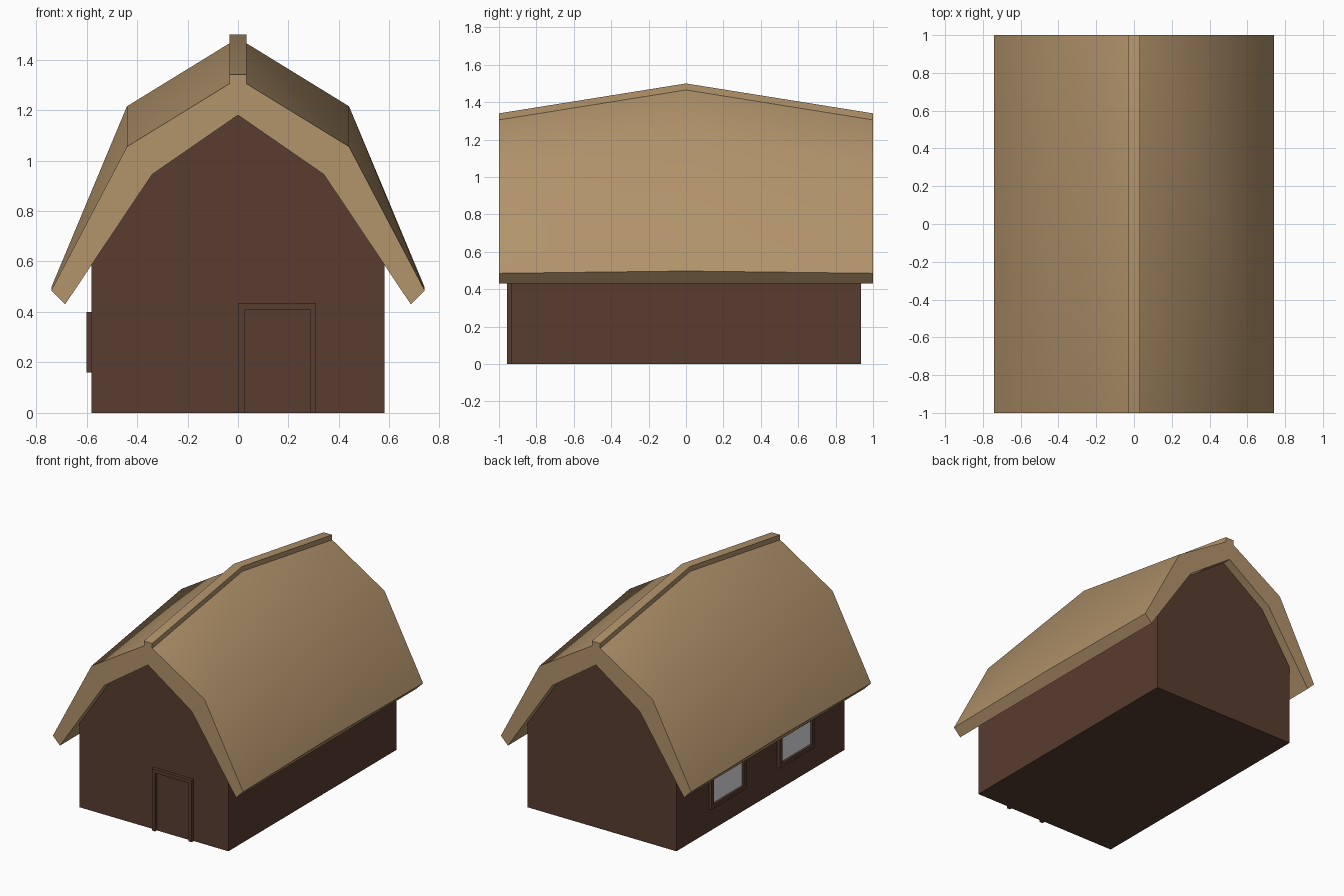
import bpy, bmesh, math

cube = bpy.data.objects.get("Cube")
if cube:
    bpy.data.objects.remove(cube, do_unlink=True)


def material(name, rgb):
    mat = bpy.data.materials.new(name)
    mat.use_nodes = True
    mat.diffuse_color = (*rgb, 1)
    mat.node_tree.nodes["Principled BSDF"].inputs["Base Color"].default_value = (*rgb, 1)
    return mat


WOOD = material("dark brown wood", (0.098, 0.047, 0.029))
THATCH = material("tan thatch", (0.445, 0.292, 0.147))
GLASS = material("pale glass", (0.75, 0.76, 0.78))


def finish(name, bm, mat):
    bmesh.ops.recalc_face_normals(bm, faces=bm.faces)
    mesh = bpy.data.meshes.new(name)
    bm.to_mesh(mesh)
    bm.free()
    mesh.materials.append(mat)
    obj = bpy.data.objects.new(name, mesh)
    bpy.context.collection.objects.link(obj)
    return obj


def loft(name, sections, mat):
    """Skin a row of matching closed outlines and cap both ends."""
    bm = bmesh.new()
    rings = [[bm.verts.new(p) for p in s] for s in sections]
    for a, b in zip(rings, rings[1:]):
        for i in range(len(a)):
            j = (i + 1) % len(a)
            bm.faces.new((a[i], a[j], b[j], b[i]))
    bm.faces.new(rings[0])
    bm.faces.new(rings[-1])
    return finish(name, bm, mat)


def boxes(name, spans, mat):
    """Join boxes, each given as its low and high corner."""
    bm = bmesh.new()
    for lo, hi in spans:
        verts = bmesh.ops.create_cube(bm, size=1)["verts"]
        for v in verts:
            v.co = [hi[k] if v.co[k] > 0 else lo[k] for k in range(3)]
    return finish(name, bm, mat)


def mirrored(half):
    return half + [(-p[0], *p[1:]) for p in reversed(half) if p[0] > 0]


WALL_X, WALL_Y = 0.58, 0.935

# Walls: gabled prism whose top edge is buried in the roof
gable = mirrored([(0, 1.22), (0.36, 0.98), (WALL_X, 0.62), (WALL_X, 0)])
loft("walls", [[(x, y, z) for x, z in gable] for y in (-WALL_Y, WALL_Y)], WOOD)

# Roof: thick gambrel with ridge cap; third value is the rise at mid length
half = [(0, 1.18, 0), (0.34, 0.945, 0), (0.685, 0.43, 0), (0.74, 0.485, 0.012),
        (0.44, 1.055, 0.16), (0.033, 1.305, 0.16), (0.033, 1.34, 0.16)]
outline = mirrored(half)
roof = loft("roof", [[(x, y, z + rise * (1 - abs(y))) for x, z, rise in outline]
                     for y in (-1, 0, 1)], THATCH)
bpy.context.view_layer.objects.active = roof
roof.select_set(True)
bpy.ops.object.shade_smooth_by_angle(angle=math.radians(50))
roof.select_set(False)

# Door: thin panel with two jambs and a lintel
left, right, top, bar = 0, 0.31, 0.435, 0.025
back, front = -WALL_Y + 0.01, -WALL_Y - 0.022
boxes("door_frame", [
    ((left, front, 0), (left + bar, back, top)),
    ((right - bar, front, 0), (right, back, top)),
    ((left + bar, front, top - bar), (right - bar, back, top))], WOOD)
boxes("door", [((left + bar, -WALL_Y - 0.003, 0),
                (right - bar, -WALL_Y + 0.003, top - bar))], WOOD)

# Windows: two framed panes on the right side
low, high, bar, half_width = 0.16, 0.4, 0.028, 0.195
out, inside = -WALL_X - 0.02, -WALL_X + 0.01
for label, cy in (("front", -0.38), ("back", 0.38)):
    a, b = cy - half_width, cy + half_width
    boxes(f"{label}_window_frame", [
        ((out, a, low), (inside, a + bar, high)),
        ((out, b - bar, low), (inside, b, high)),
        ((out, a + bar, low), (inside, b - bar, low + bar)),
        ((out, a + bar, high - bar), (inside, b - bar, high))], WOOD)
    boxes(f"{label}_window_glass", [((-WALL_X - 0.004, a + bar, low + bar),
                                     (-WALL_X + 0.004, b - bar, high - bar))], GLASS)
